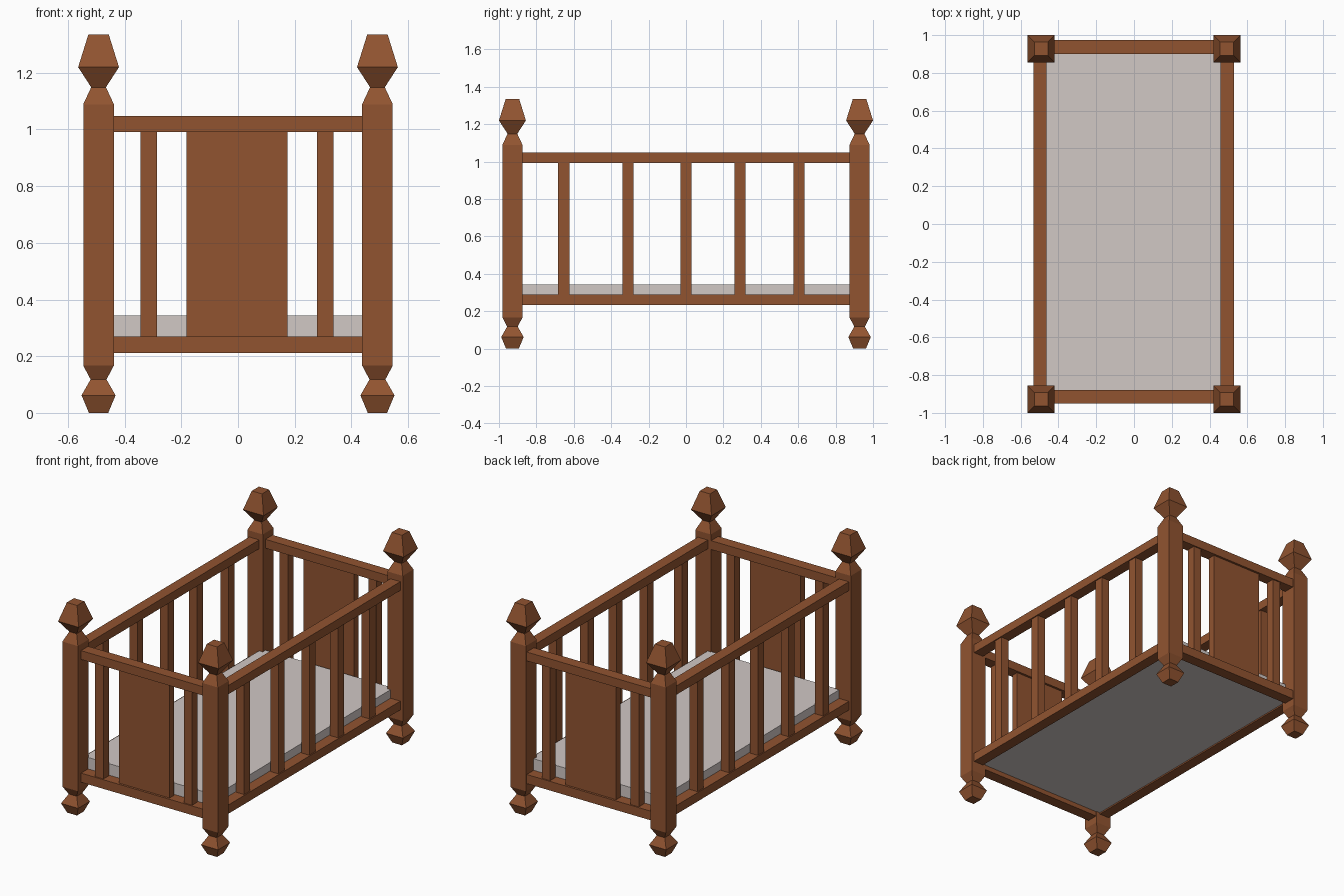
import bpy, bmesh

if "Cube" in bpy.data.objects:
    bpy.data.objects.remove(bpy.data.objects["Cube"])


def material(name, rgb):
    m = bpy.data.materials.new(name)
    m.diffuse_color = (*rgb, 1)
    m.use_nodes = True
    m.node_tree.nodes["Principled BSDF"].inputs["Base Color"].default_value = m.diffuse_color
    return m


WOOD = material("brown wood", (0.285, 0.088, 0.030))
CLOTH = material("pale mattress", (0.64, 0.58, 0.56))


def finish(name, bm, mat):
    bmesh.ops.recalc_face_normals(bm, faces=bm.faces)
    me = bpy.data.meshes.new(name)
    bm.to_mesh(me)
    bm.free()
    me.materials.append(mat)
    ob = bpy.data.objects.new(name, me)
    bpy.context.collection.objects.link(ob)
    return ob


def box(name, x, y, z, mat=WOOD):
    """Box from (min, max) ranges on each axis."""
    bm = bmesh.new()
    bmesh.ops.create_cube(bm, size=1)
    for v in bm.verts:
        v.co = [r[0] if c < 0 else r[1] for c, r in zip(v.co, (x, y, z))]
    return finish(name, bm, mat)


def around(c, half):
    return (c - half, c + half)


# Square turned post: (half width, height) from foot to finial
PROFILE = [(0.034, 0), (0.060, 0.062), (0.028, 0.118), (0.054, 0.167),
           (0.054, 1.089), (0.026, 1.149), (0.072, 1.220), (0.036, 1.335)]
PX, PY = 0.492, 0.928


def post(name, x, y):
    bm = bmesh.new()
    rings = [[bm.verts.new((x + sx * h, y + sy * h, z))
              for sx, sy in ((-1, -1), (1, -1), (1, 1), (-1, 1))] for h, z in PROFILE]
    for a, b in zip(rings, rings[1:]):
        for i in range(4):
            j = (i + 1) % 4
            bm.faces.new((a[i], a[j], b[j], b[i]))
    bm.faces.new(rings[0])
    bm.faces.new(rings[-1])
    finish(name, bm, WOOD)


for sx, side in ((-1, "left"), (1, "right")):
    for sy, end in ((-1, "front"), (1, "back")):
        post(f"{end}_{side}_post", sx * PX, sy * PY)

# Long sides: two rails and five slats
for cx, side in ((-0.498, "left"), (0.494, "right")):
    box(f"{side}_top_rail", around(cx, 0.035), (-0.9, 0.9), (0.992, 1.048))
    box(f"{side}_bottom_rail", around(cx, 0.035), (-0.9, 0.9), (0.233, 0.289))
    for i, y in enumerate((-0.654, -0.31, 0, 0.289, 0.604)):
        box(f"{side}_slat_{i + 1}", around(cx, 0.028), around(y, 0.03), (0.28, 1.0))

# Ends: two rails, two slats and a central panel
for cy, end in ((-0.914, "front"), (0.937, "back")):
    box(f"{end}_top_rail", (-0.46, 0.46), around(cy, 0.036), (0.992, 1.048))
    box(f"{end}_bottom_rail", (-0.46, 0.46), around(cy, 0.036), (0.212, 0.270))
    for x, side in ((-0.315, "left"), (0.308, "right")):
        box(f"{end}_{side}_slat", around(x, 0.029), around(cy, 0.028), (0.26, 1.0))
    box(f"{end}_panel", (-0.181, 0.174), around(cy, 0.022), (0.26, 1.0))

# Mattress between the rails
box("mattress", (-0.464, 0.460), (-0.88, 0.903), (0.242, 0.343), CLOTH)
